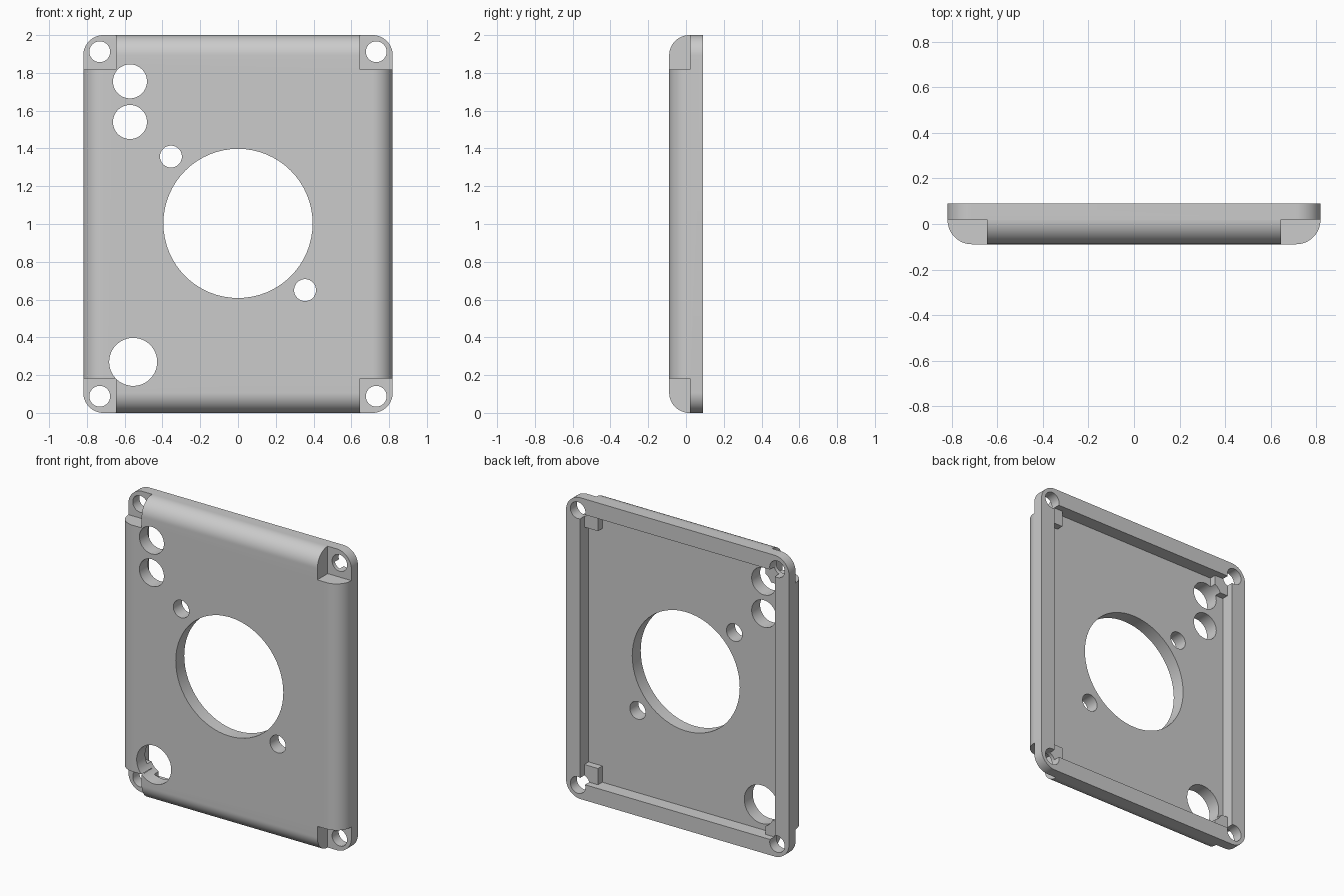
import bpy, bmesh, math
from mathutils import Matrix, Vector

cube = bpy.data.objects.get("Cube")
if cube:
    bpy.data.objects.remove(cube, do_unlink=True)

# Main dimensions: half width, half depth, height
W, D, H = 0.819, 0.089, 2.0
MID = H / 2
ROUND = 0.107        # front edge fillet and corner radius
RIM = 0.104          # wall thickness around the back cavity
SIGNS = [(sx, sz) for sx in (-1, 1) for sz in (-1, 1)]

grey = bpy.data.materials.new("light grey")
grey.use_nodes = True
grey.diffuse_color = (0.6, 0.6, 0.6, 1)
grey.node_tree.nodes["Principled BSDF"].inputs["Base Color"].default_value = grey.diffuse_color


def add_box(bm, lo, hi):
    lo, hi = Vector(lo), Vector(hi)
    m = Matrix.Translation((lo + hi) / 2) @ Matrix.Diagonal((*(hi - lo), 1))
    bmesh.ops.create_cube(bm, size=1, matrix=m)


def add_hole(bm, x, z, r):
    m = Matrix.Translation((x, 0, z)) @ Matrix.Rotation(math.pi / 2, 4, 'X')
    bmesh.ops.create_cone(bm, cap_ends=True, segments=64, radius1=r, radius2=r,
                          depth=0.6, matrix=m)


def round_edges(bm, edges):
    bmesh.ops.bevel(bm, geom=edges, offset=ROUND, segments=16, profile=0.5,
                    affect='EDGES')


def finish(bm, name):
    mesh = bpy.data.meshes.new(name)
    bm.to_mesh(mesh)
    bm.free()
    mesh.materials.append(grey)
    obj = bpy.data.objects.new(name, mesh)
    bpy.context.collection.objects.link(obj)
    return obj


def cut(target, cutter):
    """Subtract the cutter from the target and discard it."""
    mod = target.modifiers.new("cut", 'BOOLEAN')
    mod.operation, mod.solver, mod.object = 'DIFFERENCE', 'EXACT', cutter
    cutter.hide_render = True
    graph = bpy.context.evaluated_depsgraph_get()
    mesh = bpy.data.meshes.new_from_object(target.evaluated_get(graph))
    target.modifiers.clear()
    target.data = mesh
    bpy.data.objects.remove(cutter, do_unlink=True)


def corner_boxes(x, z, y0, y1):
    """Four boxes reaching outward from the inset corner (x, z)."""
    bm = bmesh.new()
    for sx, sz in SIGNS:
        xs = sorted((sx * x, sx * (W + 0.2)))
        zs = sorted((MID + sz * z, MID + sz * (MID + 0.2)))
        add_box(bm, (xs[0], y0, zs[0]), (xs[1], y1, zs[1]))
    return bm


# Panel body with rounded front edges
bm = bmesh.new()
add_box(bm, (-W, -D, 0), (W, D, H))
round_edges(bm, [e for e in bm.edges if all(v.co.y < 0 for v in e.verts)])
panel = finish(bm, "cover_panel")

# Square screw recesses at the front corners
cut(panel, finish(corner_boxes(0.645, MID - 0.182, -0.3, 0.02), "recess_cutter"))


# Round the short upright edges at the outer corners of the back flange
def at_corner(v):
    return abs(abs(v.co.x) - W) < 1e-4 and abs(abs(v.co.z - MID) - MID) < 1e-4


bm = bmesh.new()
bm.from_mesh(panel.data)
round_edges(bm, [e for e in bm.edges
                 if e.calc_length() < 2 * D and all(at_corner(v) for v in e.verts)])
bm.to_mesh(panel.data)
bm.free()

# Back cavity, leaving a rim and small blocks behind the recesses
bm = bmesh.new()
add_box(bm, (RIM - W, 0, RIM), (W - RIM, 0.3, H - RIM))
cavity = finish(bm, "cavity_cutter")
cut(cavity, finish(corner_boxes(0.615, MID - 0.212, -0.1, 0.045), "block_cutter"))
cut(panel, cavity)

# Openings: centre, two small fixings, two buttons, lower port
bm = bmesh.new()
for x, z, r in ((0, 1.003, 0.395), (-0.355, 1.357, 0.058), (0.355, 0.65, 0.058),
                (-0.572, 1.755, 0.09), (-0.572, 1.54, 0.09), (-0.555, 0.27, 0.127)):
    add_hole(bm, x, z, r)
cut(panel, finish(bm, "opening_cutter"))

# Corner screw holes
bm = bmesh.new()
for sx, sz in SIGNS:
    add_hole(bm, sx * 0.732, MID + sz * 0.912, 0.055)
cut(panel, finish(bm, "screw_cutter"))

bpy.ops.object.select_all(action='DESELECT')
panel.select_set(True)
bpy.context.view_layer.objects.active = panel
bpy.ops.object.shade_smooth_by_angle(angle=math.radians(30))
